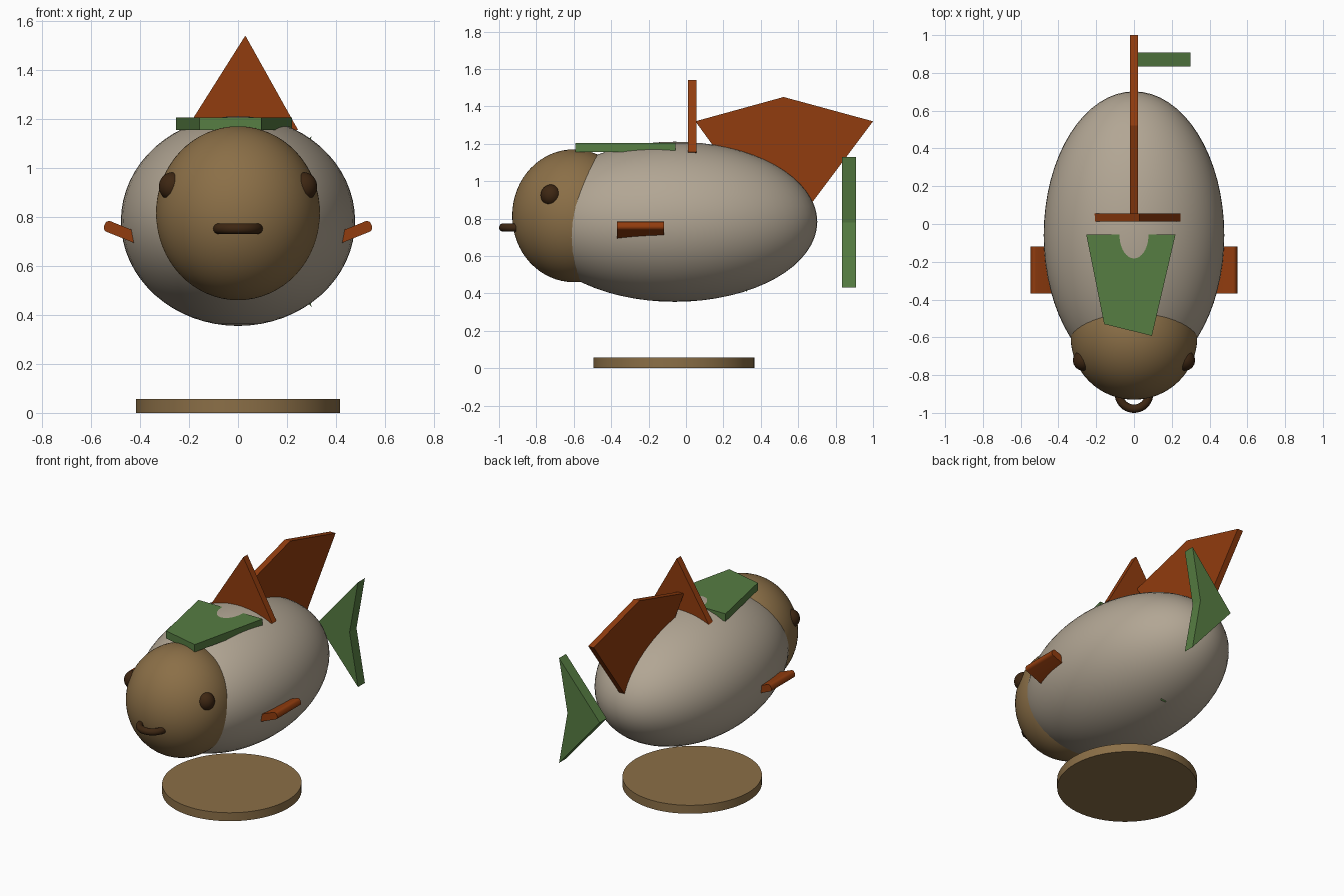
import bpy, bmesh, math
from mathutils import Vector

if "Cube" in bpy.data.objects:
    bpy.data.objects.remove(bpy.data.objects["Cube"])


def material(name, rgb):
    lin = [((c / 255 + 0.055) / 1.055) ** 2.4 for c in rgb]
    m = bpy.data.materials.new(name)
    m.diffuse_color = (*lin, 1)
    m.use_nodes = True
    m.node_tree.nodes["Principled BSDF"].inputs["Base Color"].default_value = m.diffuse_color
    return m


STONE = material("warm grey", (178, 166, 148))
BROWN = material("brown", (139, 111, 71))
DARK = material("dark brown", (61, 38, 18))
ORANGE = material("rust orange", (145, 60, 14))
GREEN = material("green", (86, 125, 66))


def finish(ob, name, mat, smooth=True):
    ob.name = name
    ob.data.materials.append(mat)
    if smooth:
        bpy.ops.object.shade_smooth_by_angle(angle=math.radians(35))
    return ob


def ellipsoid(name, loc, radii, mat, segs=64, rings=32):
    bpy.ops.mesh.primitive_uv_sphere_add(segments=segs, ring_count=rings, radius=1, location=loc)
    ob = bpy.context.object
    ob.scale = radii
    bpy.ops.object.transform_apply(location=False, rotation=False, scale=True)
    return finish(ob, name, mat)


def plate(name, outline, axis, start, end, mat):
    """Flat outline in the two remaining axes, extruded along one axis."""
    bm = bmesh.new()
    verts = []
    for a, b in outline:
        co = [a, b]
        co.insert(axis, start)
        verts.append(bm.verts.new(co))
    face = bm.faces.new(verts)
    ext = bmesh.ops.extrude_face_region(bm, geom=[face])
    step = Vector((0, 0, 0))
    step[axis] = end - start
    bmesh.ops.translate(bm, vec=step, verts=[v for v in ext["geom"] if isinstance(v, bmesh.types.BMVert)])
    bmesh.ops.recalc_face_normals(bm, faces=bm.faces)
    mesh = bpy.data.meshes.new(name)
    bm.to_mesh(mesh)
    bm.free()
    mesh.materials.append(mat)
    ob = bpy.data.objects.new(name, mesh)
    bpy.context.collection.objects.link(ob)
    return ob


# Body and head
ellipsoid("body", (0, -0.06, 0.783), (0.478, 0.762, 0.428), STONE)
ellipsoid("head", (0, -0.6, 0.815), (0.335, 0.33, 0.355), BROWN)

# Mouth ring
bpy.ops.mesh.primitive_torus_add(location=(0, -0.898, 0.752), major_radius=0.08, minor_radius=0.022,
                                 major_segments=40, minor_segments=14)
finish(bpy.context.object, "mouth", DARK)

# Eyes and side fins on both sides
for side, label in ((-1, "left"), (1, "right")):
    ellipsoid(label + "_eye", (side * 0.268, -0.722, 0.924), (0.055, 0.055, 0.058), DARK, 32, 16)
    bpy.ops.mesh.primitive_cube_add(size=1, location=(side * 0.445, -0.243, 0.727),
                                    rotation=(0, side * math.radians(-22), 0))
    fin = bpy.context.object
    fin.scale = (0.215, 0.25, 0.046)
    bpy.ops.object.transform_apply(location=False, rotation=False, scale=True)
    # round only the long outer and inner edges
    bm = bmesh.new()
    bm.from_mesh(fin.data)
    edges = [e for e in bm.edges if abs(e.verts[0].co.y - e.verts[1].co.y) > 0.1]
    bmesh.ops.bevel(bm, geom=edges, offset=0.018, segments=5, profile=0.5, affect='EDGES')
    bm.to_mesh(fin.data)
    bm.free()
    finish(fin, label + "_side_fin", ORANGE)

# Back fins
plate("rear_back_fin", [(0.05, 1.32), (0.522, 1.45), (1.0, 1.32), (0.67, 0.88), (0.37, 0.88)],
      0, -0.02, 0.02, ORANGE)
plate("upright_fin", [(-0.21, 1.16), (0.03, 1.54), (0.245, 1.155), (0, 1.1)], 1, 0.012, 0.056, ORANGE)

# Flat neck plate
plate("neck_plate", [(-0.253, -0.055), (0.22, -0.055), (0.095, -0.592), (-0.158, -0.53)],
      2, 1.155, 1.205, GREEN)

# Tail chevron
plate("tail_fin", [(0, 0.78), (0.3, 1.13), (0.238, 0.78), (0.3, 0.432)], 1, 0.835, 0.908, GREEN)

# Tip of the belly fin just breaking the surface
plate("belly_fin", [(0.29, 0.5), (0.35, 0.5), (0.325, 0.408)], 0, 0.02, 0.06, GREEN)

# Round base
bpy.ops.mesh.primitive_cylinder_add(vertices=64, radius=1, depth=0.056, location=(0, -0.065, 0.028))
base = bpy.context.object
base.scale = (0.417, 0.43, 1)
bpy.ops.object.transform_apply(location=False, rotation=False, scale=True)
finish(base, "base", BROWN)
